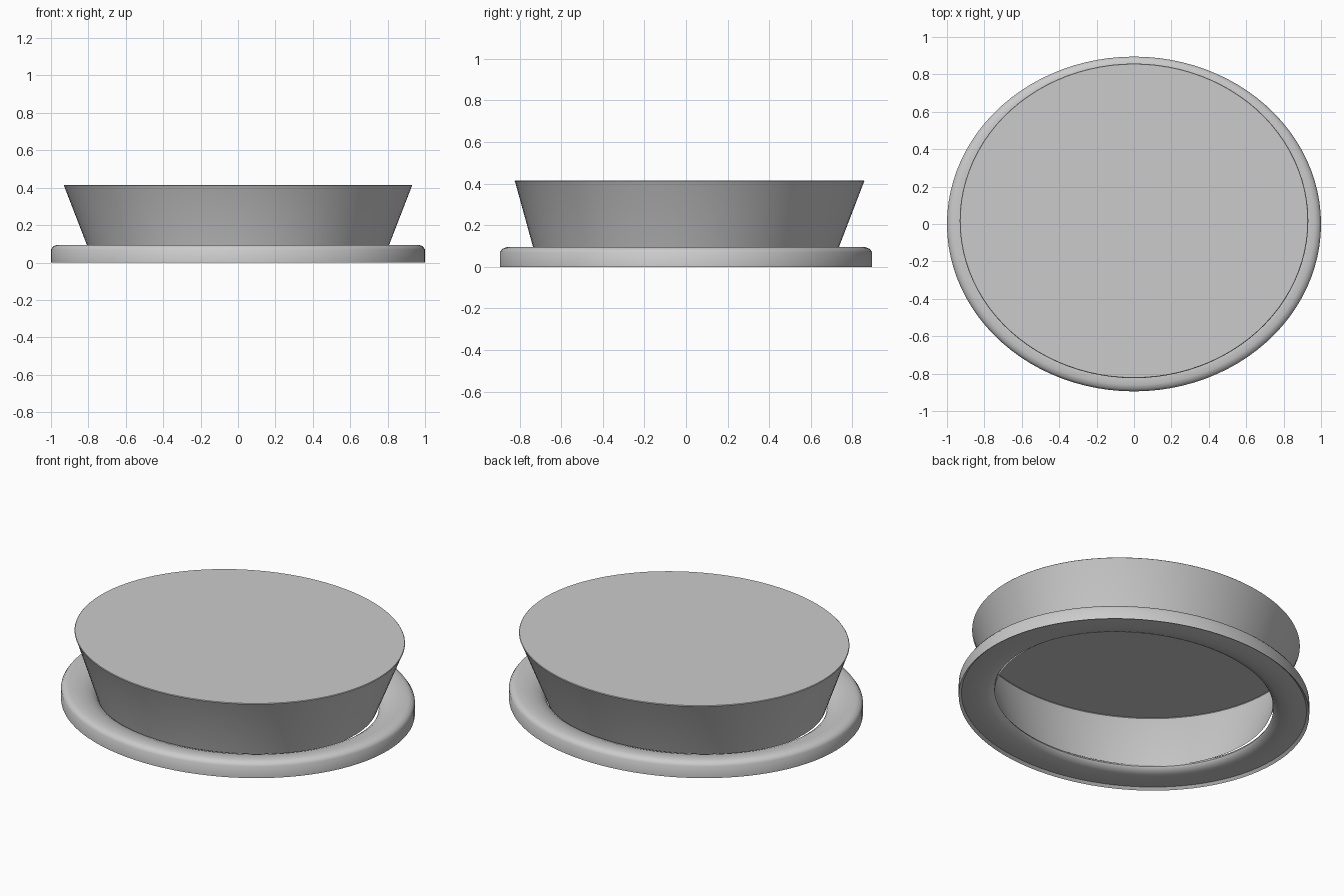
import bpy, bmesh, math

if "Cube" in bpy.data.objects:
    bpy.data.objects.remove(bpy.data.objects["Cube"])

SEG = 96


def loft(name, rings, closed=False, cap_last=False):
    """Skin elliptical rings (rx, ry, centre_y, z) into a smooth surface."""
    bm = bmesh.new()
    loops = []
    for rx, ry, cy, z in rings:
        loops.append([bm.verts.new((rx * math.cos(2 * math.pi * i / SEG),
                                    cy + ry * math.sin(2 * math.pi * i / SEG), z))
                      for i in range(SEG)])
    pairs = list(zip(loops, loops[1:]))
    if closed:
        pairs.append((loops[-1], loops[0]))
    for a, b in pairs:
        for i in range(SEG):
            j = (i + 1) % SEG
            bm.faces.new((a[i], a[j], b[j], b[i]))
    if cap_last:
        bm.faces.new(loops[-1])
    bmesh.ops.recalc_face_normals(bm, faces=bm.faces[:])
    mesh = bpy.data.meshes.new(name)
    bm.to_mesh(mesh)
    bm.free()
    obj = bpy.data.objects.new(name, mesh)
    bpy.context.collection.objects.link(obj)
    bpy.ops.object.select_all(action='DESELECT')
    obj.select_set(True)
    bpy.context.view_layer.objects.active = obj
    bpy.ops.object.shade_smooth_by_angle(angle=math.radians(40))
    return obj


# Rounded base ring: (inset from outer edge, height), lip on the outside
profile = [(0, 0), (0, .07), (.012, .087), (.035, .095), (.075, .095),
           (.12, .087), (.16, .072), (.188, .052), (.197, .038),
           (.188, .024), (.155, .012), (.10, .007), (.05, .010), (.015, .014)]
loft("base_ring", [(1 - d, .895 - d, 0, z) for d, z in profile], closed=True)

# Flared oval body: thin shell, open underneath, closed flat on top
loft("flared_body", [(.787, .717, -.003, .04),
                     (.929, .838, .017, .407),
                     (.932, .841, .017, .412),
                     (.929, .838, .017, .415)], cap_last=True)
